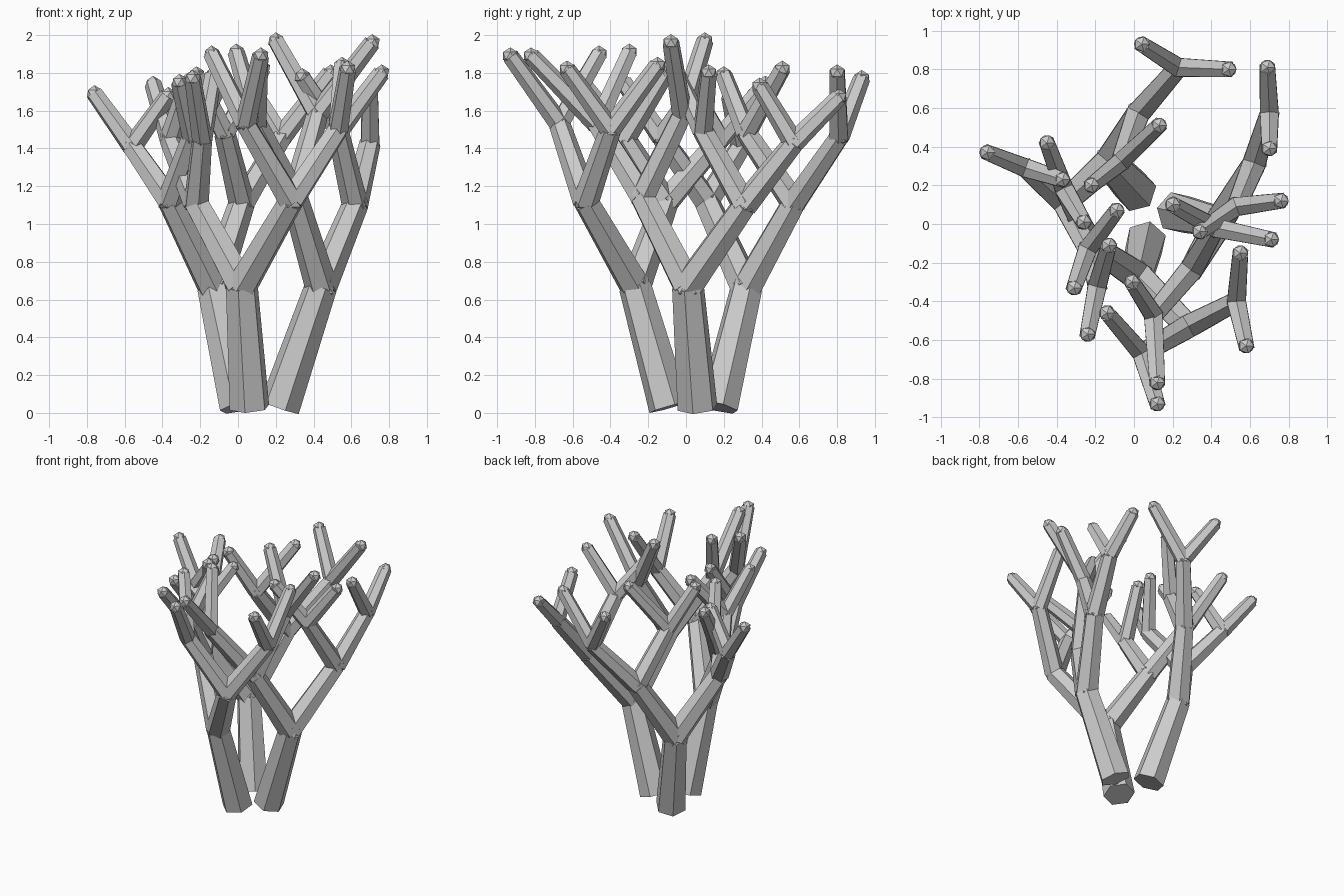
import bpy, bmesh
from mathutils import Vector, Matrix

# bottom and top radius of a limb at each branching level
RADII = [(0.110, 0.088), (0.086, 0.070), (0.070, 0.057), (0.056, 0.046)]


def limb(bm, a, b, level):
    """Six-sided tapered limb from a to b with a low-poly knuckle at its end."""
    a, b = Vector(a), Vector(b)
    r1, r2 = RADII[level]
    d = b - a
    rot = d.to_track_quat('Z', 'Y').to_matrix().to_4x4()
    bmesh.ops.create_cone(bm, cap_ends=True, segments=6, radius1=r1, radius2=r2,
                          depth=d.length, matrix=Matrix.Translation((a + b) / 2) @ rot)
    bmesh.ops.create_icosphere(bm, subdivisions=1, radius=r2 * 0.98,
                               matrix=Matrix.Translation(b))


def grow(bm, start, node, level=0):
    """node = (end point, child, child); tips are plain points."""
    if isinstance(node[0], tuple):
        end, children = node[0], node[1:]
    else:
        end, children = node, ()
    limb(bm, start, end, level)
    for child in children:
        grow(bm, end, child, level + 1)


def stem(name, base, tree):
    bm = bmesh.new()
    grow(bm, base, tree)
    mesh = bpy.data.meshes.new(name)
    bm.to_mesh(mesh)
    bm.free()
    bpy.context.collection.objects.link(bpy.data.objects.new(name, mesh))


# front stem
stem("front_stem", (0.06, -0.09, 0.03),
     ((0.02, -0.27, 0.67),
      ((0.28, -0.53, 1.12),
       ((0.04, -0.67, 1.53), (0.12, -0.93, 1.89), (-0.14, -0.46, 1.90)),
       ((0.53, -0.40, 1.50), (0.58, -0.63, 1.82), (0.55, -0.15, 1.84))),
      ((-0.22, -0.11, 1.11),
       ((-0.19, -0.32, 1.45), (-0.24, -0.57, 1.77), (-0.13, -0.11, 1.79)),
       ((-0.36, 0.18, 1.45), (-0.45, 0.42, 1.74), (-0.26, 0.01, 1.76)))))

# back stem
stem("back_stem", (0.01, 0.17, 0.03),
     ((-0.13, 0.32, 0.66),
      ((0.02, 0.57, 1.11),
       ((0.23, 0.81, 1.46), (0.04, 0.93, 1.77), (0.49, 0.80, 1.80)),
       ((-0.07, 0.32, 1.48), (0.13, 0.51, 1.82), (-0.22, 0.20, 1.79))),
      ((-0.36, 0.11, 1.12),
       ((-0.56, 0.29, 1.41), (-0.76, 0.37, 1.69), (-0.37, 0.23, 1.68)),
       ((-0.24, -0.13, 1.46), (-0.31, -0.33, 1.75), (-0.09, 0.07, 1.76)))))

# right stem
stem("right_stem", (0.22, 0.06, 0.03),
     ((0.44, 0.01, 0.67),
      ((0.30, -0.23, 1.14),
       ((0.10, -0.47, 1.53), (0.12, -0.82, 1.89), (-0.01, -0.30, 1.91)),
       ((0.42, -0.02, 1.58), (0.71, -0.08, 1.96), (0.20, 0.10, 1.97))),
      ((0.62, 0.31, 1.10),
       ((0.70, 0.57, 1.43), (0.69, 0.81, 1.67), (0.70, 0.39, 1.73)),
       ((0.53, 0.09, 1.49), (0.76, 0.12, 1.80), (0.34, -0.04, 1.78)))))
